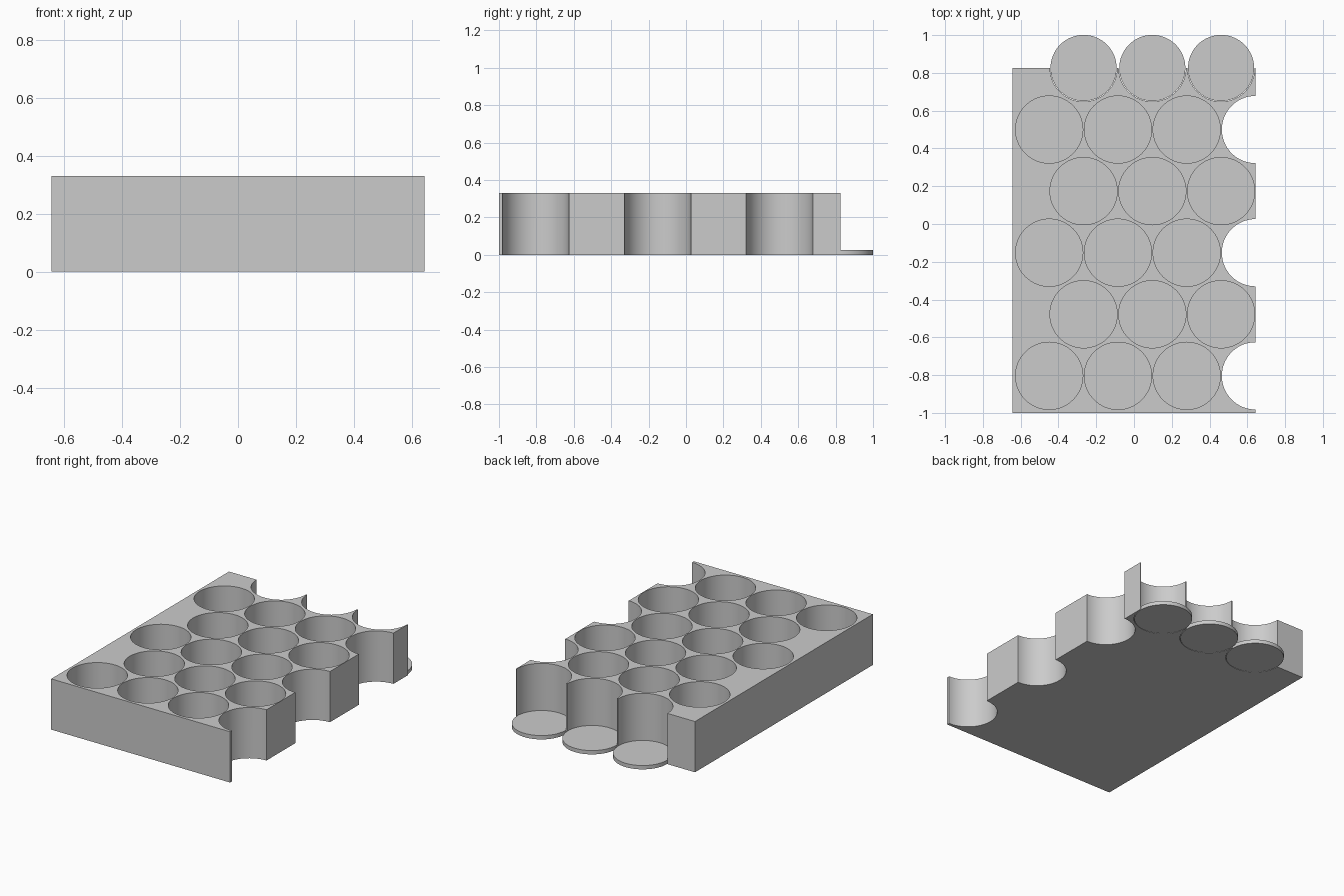
import bpy

if "Cube" in bpy.data.objects:
    bpy.data.objects.remove(bpy.data.objects["Cube"], do_unlink=True)

HALF_X, FRONT, BACK, HEIGHT = 0.643, -1.0, 0.826, 0.33
FLOOR, RADIUS = 0.025, 0.178
PITCH_X, PITCH_Y = 0.364, 0.326
FIRST_X, FIRST_Y = -0.449, -0.804

grey = bpy.data.materials.new("plain grey")
grey.use_nodes = True
colour = (0.6, 0.6, 0.6, 1)
grey.diffuse_color = colour
grey.node_tree.nodes["Principled BSDF"].inputs["Base Color"].default_value = colour


def cylinder(name, x, y, bottom, top, radius=RADIUS):
    bpy.ops.mesh.primitive_cylinder_add(
        vertices=64, radius=radius, depth=top - bottom,
        location=(x, y, (bottom + top) / 2))
    obj = bpy.context.object
    obj.name = name
    obj.data.materials.append(grey)
    return obj


def smooth(obj):
    bpy.ops.object.select_all(action="DESELECT")
    obj.select_set(True)
    bpy.context.view_layer.objects.active = obj
    bpy.ops.object.shade_smooth_by_angle()


# Solid block
bpy.ops.mesh.primitive_cube_add(size=1, location=(0, (FRONT + BACK) / 2, HEIGHT / 2))
block = bpy.context.object
block.name = "tray_block"
block.scale = (2 * HALF_X, BACK - FRONT, HEIGHT)
bpy.ops.object.transform_apply(location=True, scale=True)
block.data.materials.append(grey)

# Staggered pockets, with open notches along the left side and the back
cutters, discs = [], []
for row in range(6):
    y = FIRST_Y + row * PITCH_Y
    shifted = row % 2
    for col in range(3 if shifted else 4):
        x = FIRST_X + (col + shifted / 2) * PITCH_X
        through = col == 3 or row == 5
        cutters.append(cylinder("pocket_cutter", x, y, -0.1 if through else FLOOR, HEIGHT + 0.1))
        # Floor discs that project past the back edge
        if row == 5:
            discs.append(cylinder("back_floor_disc", x, BACK, 0, FLOOR, 0.175))

# Join the cutters and carve the block
bpy.ops.object.select_all(action="DESELECT")
for c in cutters:
    c.select_set(True)
bpy.context.view_layer.objects.active = cutters[0]
bpy.ops.object.join()
cutter = bpy.context.object
cutter.hide_render = True

carve = block.modifiers.new("pockets", "BOOLEAN")
carve.operation = "DIFFERENCE"
carve.solver = "EXACT"
carve.object = cutter
bpy.ops.object.select_all(action="DESELECT")
block.select_set(True)
bpy.context.view_layer.objects.active = block
bpy.ops.object.modifier_apply(modifier="pockets")
bpy.data.objects.remove(cutter, do_unlink=True)

for part in [block] + discs:
    smooth(part)
